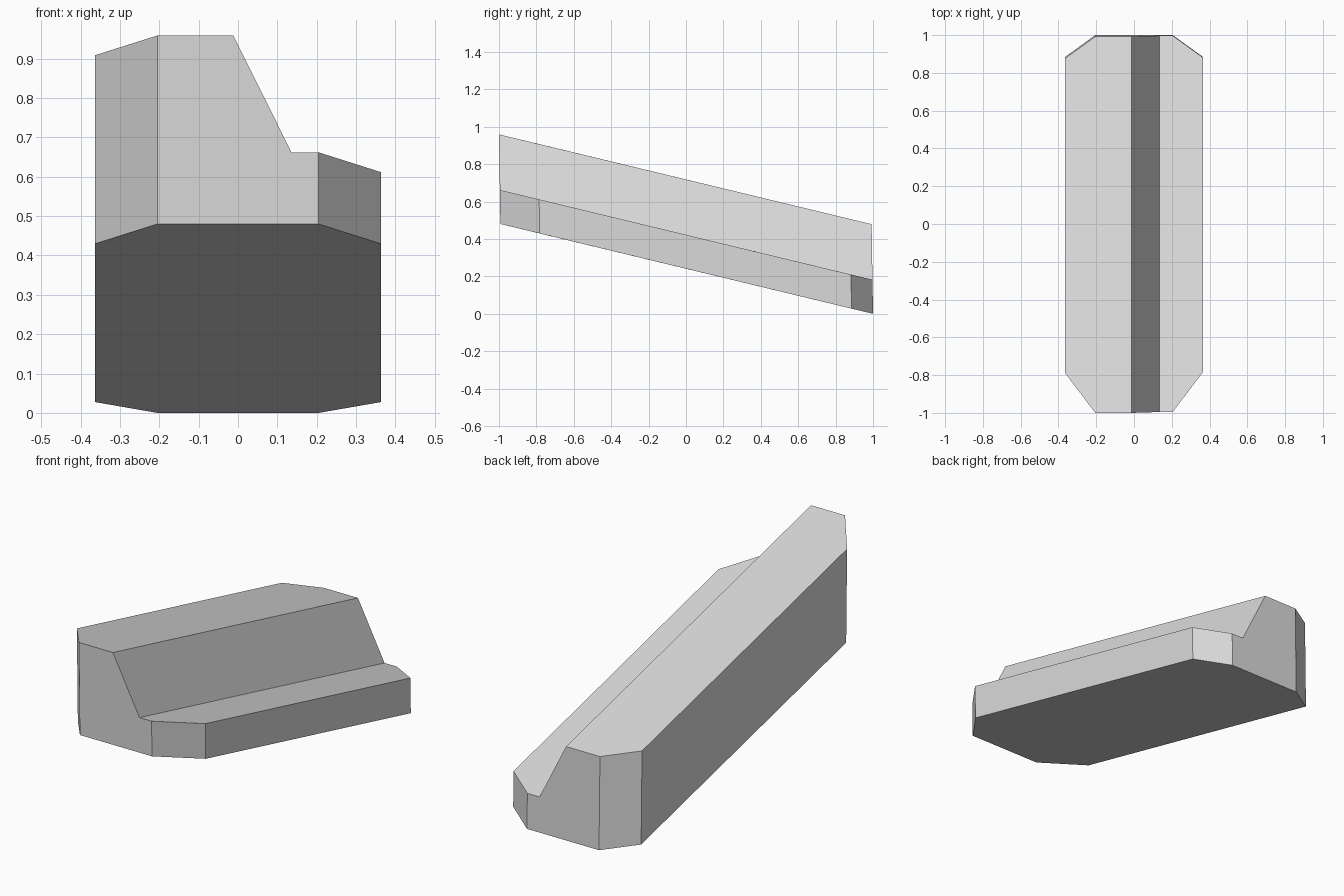
import bpy
import bmesh
from mathutils import Vector

cube = bpy.data.objects.get("Cube")
if cube:
    bpy.data.objects.remove(cube, do_unlink=True)

HALF_X, END_X = 0.364, 0.205      # half width at the sides and at the ends
HIGH, LOW = 0.479, 0.182          # thickness of the raised and low sides
SLOPE, LEAN = 0.24, 0.016         # fall towards the back, lean of the ends

# One flat grey
grey = bpy.data.materials.new("light grey")
grey.use_nodes = True
colour = (0.7, 0.7, 0.7, 1)
grey.diffuse_color = colour
grey.node_tree.nodes["Principled BSDF"].inputs["Base Color"].default_value = colour

# Stepped cross-section swept along the length
profile = [(-HALF_X, 0), (HALF_X, 0), (HALF_X, LOW), (0.136, LOW),
           (-0.012, HIGH), (-HALF_X, HIGH)]
bm = bmesh.new()
section = bm.faces.new([bm.verts.new((x, -1, z)) for x, z in profile])
sweep = bmesh.ops.extrude_face_region(bm, geom=[section], use_keep_orig=True)
ends = [v for v in sweep["geom"] if isinstance(v, bmesh.types.BMVert)]
bmesh.ops.translate(bm, verts=ends, vec=(0, 2, 0))
bmesh.ops.recalc_face_normals(bm, faces=bm.faces)

# Chamfer the four upright corners, longer at the front
for side in (-1, 1):
    for end, inset in ((-1, 0.21), (1, 0.115)):
        normal = Vector((side * inset, end * (HALF_X - END_X), 0))
        cut = bmesh.ops.bisect_plane(
            bm, geom=bm.verts[:] + bm.edges[:] + bm.faces[:],
            plane_co=(side * END_X, end, 0), plane_no=normal, clear_outer=True)
        rim = [e for e in cut["geom_cut"] if isinstance(e, bmesh.types.BMEdge)]
        bmesh.ops.contextual_create(bm, geom=rim)

# Tilt the whole block down towards the back
for v in bm.verts:
    x, y, h = v.co
    v.co = (x, y - LEAN * (h - HIGH) if y < 0 else y - LEAN * h,
            h + SLOPE * (1 - y))
bmesh.ops.recalc_face_normals(bm, faces=bm.faces)

mesh = bpy.data.meshes.new("stepped_sloping_block")
bm.to_mesh(mesh)
bm.free()
mesh.materials.append(grey)
block = bpy.data.objects.new("stepped_sloping_block", mesh)
bpy.context.collection.objects.link(block)
